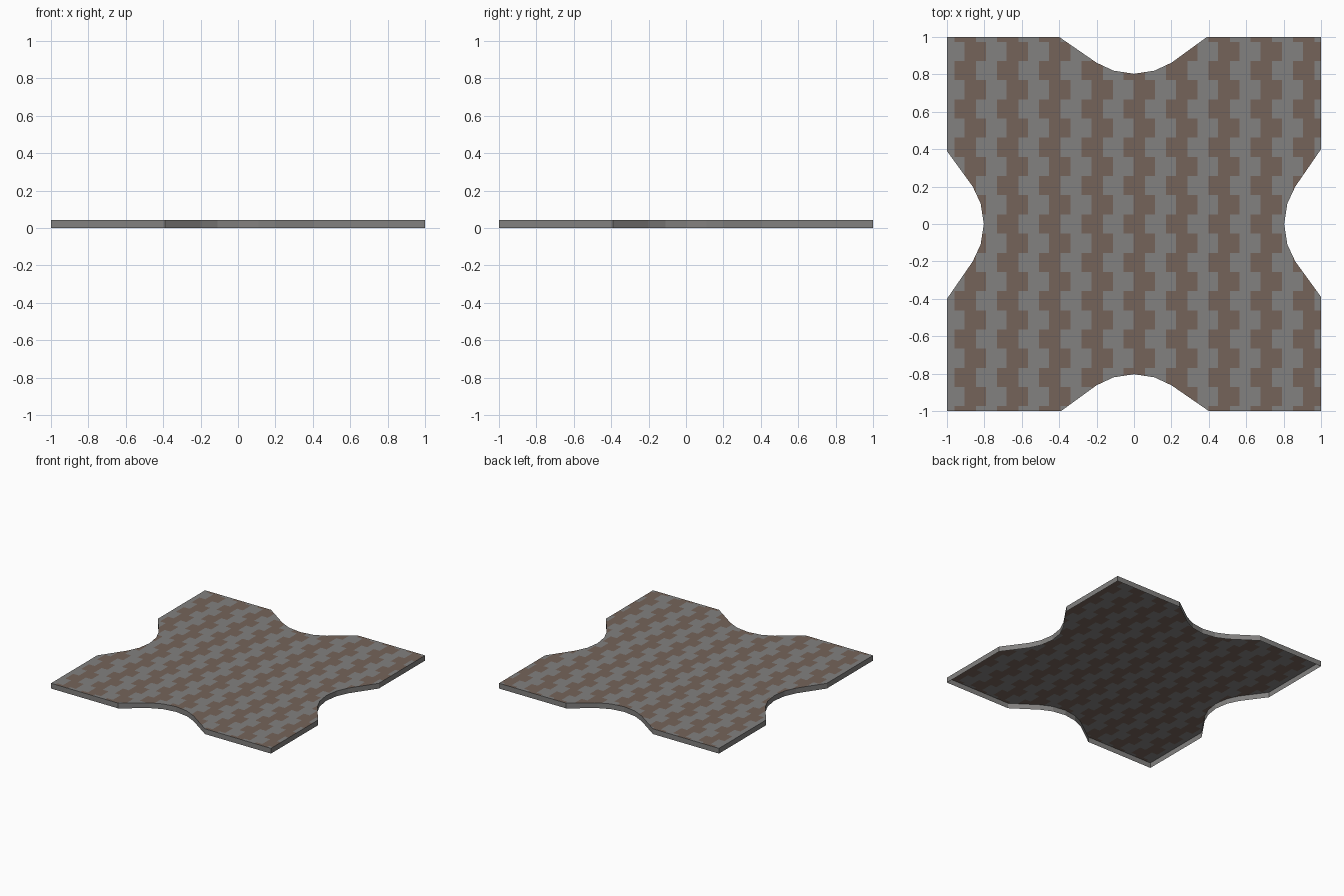
import bpy, bmesh, math
from mathutils import Vector

if "Cube" in bpy.data.objects:
    bpy.data.objects.remove(bpy.data.objects["Cube"])

H = 0.043            # slab height
PX = 0.2262          # stripe spacing across x
ROW = 0.1025         # height of one paving row in y
STONE_W = 0.115      # width of a brown stone
START_A, START_B = -0.960, -0.907   # left edge of the first stone in even / odd rows


def material(name, rgb):
    m = bpy.data.materials.new(name)
    m.diffuse_color = (*rgb, 1)
    m.use_nodes = True
    m.node_tree.nodes["Principled BSDF"].inputs["Base Color"].default_value = m.diffuse_color
    return m


grey = material("grey stone", (0.225, 0.220, 0.215))
brown = material("brown stone", (0.178, 0.127, 0.102))

# Outline: one notch per side, counter-clockwise from each corner
notch = [(-0.39, 1.0), (-0.20, 0.862), (-0.11, 0.82), (0, 0.803),
         (0.11, 0.82), (0.20, 0.862), (0.40, 1.0)]
side = [(-1, -1)] + [(x, -y) for x, y in notch]
outline = []
for k in range(4):
    c, s = round(math.cos(k * math.pi / 2)), round(math.sin(k * math.pi / 2))
    outline += [(x * c - y * s, x * s + y * c) for x, y in side]


def finish(bm, name, mats):
    me = bpy.data.meshes.new(name)
    bm.to_mesh(me)
    bm.free()
    for m in mats:
        me.materials.append(m)
    ob = bpy.data.objects.new(name, me)
    bpy.context.collection.objects.link(ob)
    return ob


# Paved top: flat sheet cut along the stone edges
bm = bmesh.new()
face = bm.faces.new([bm.verts.new((x, y, H)) for x, y in outline])
bmesh.ops.triangulate(bm, faces=[face])


def cut(co, normal):
    bmesh.ops.bisect_plane(bm, geom=bm.verts[:] + bm.edges[:] + bm.faces[:],
                           plane_co=co, plane_no=normal, dist=1e-5)


for i in range(-1, 10):
    for start in (START_A, START_B):
        for edge in (0, STONE_W):
            x = start + i * PX + edge
            if -1 < x < 1:
                cut((x, 0, H), (1, 0, 0))
for j in range(-10, 10):
    cut((0, (j + 0.5) * ROW, H), (0, 1, 0))

# Alternate rows of brown stones step sideways
for f in bm.faces:
    c = f.calc_center_median()
    start = START_B if round(c.y / ROW) % 2 else START_A
    f.material_index = 1 if (c.x - start) % PX < STONE_W else 0
    if f.normal.z < 0:
        f.normal_flip()
finish(bm, "paved_top", [grey, brown])

# Kerb wall around the edge, open underneath
bm = bmesh.new()
low = [bm.verts.new((x, y, 0)) for x, y in outline]
high = [bm.verts.new((x, y, H)) for x, y in outline]
n = len(outline)
for i in range(n):
    j = (i + 1) % n
    bm.faces.new((low[i], low[j], high[j], high[i]))
finish(bm, "edge_wall", [grey])
